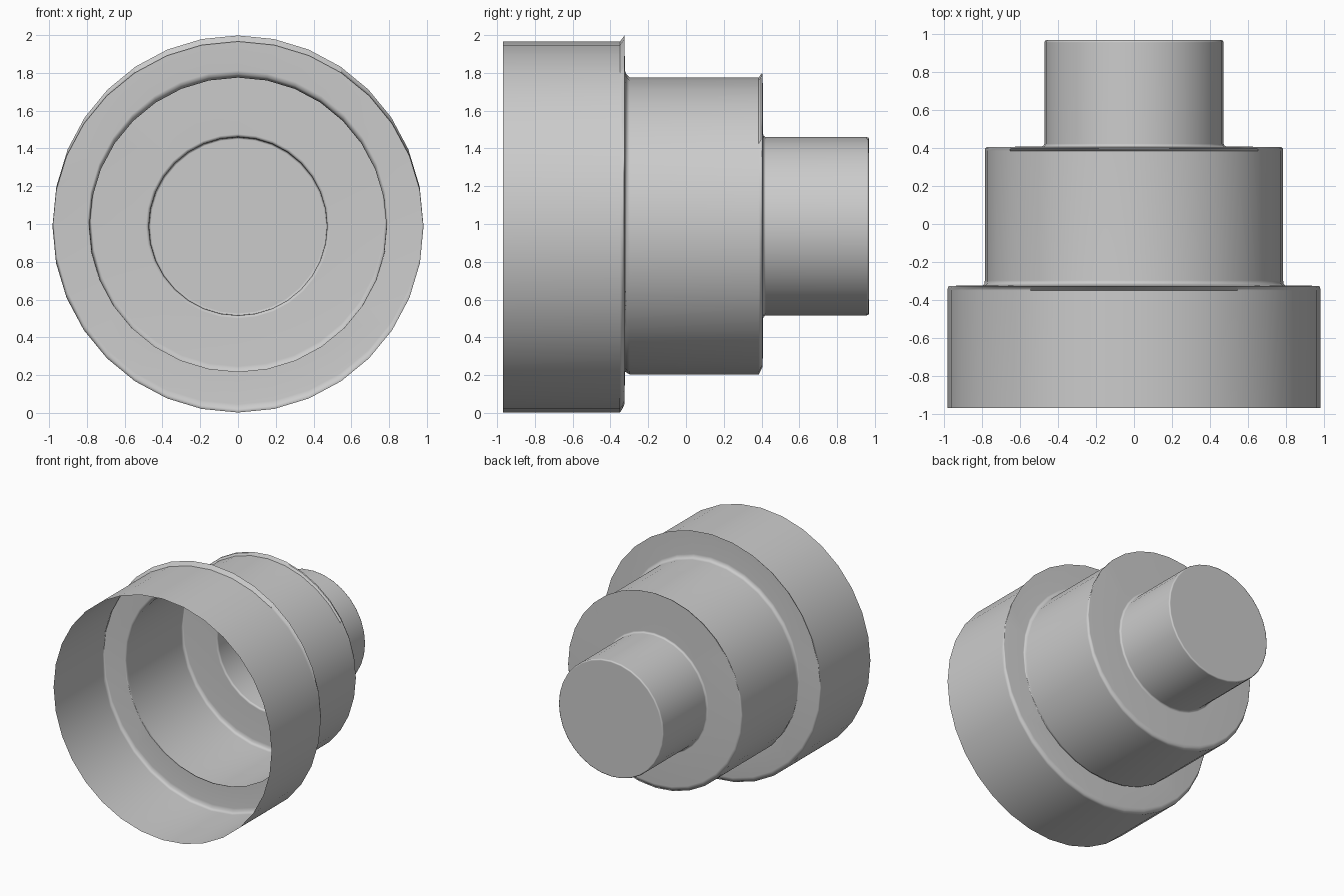
import bpy, bmesh, math

if "Cube" in bpy.data.objects:
    bpy.data.objects.remove(bpy.data.objects["Cube"])

SIDES = 32

# Stepped shell profile along y: (y, centre height, radius).
# The bevel rings of the two big steps sit slightly higher, giving the lopsided rims.
rings = [
    (-0.970, 0.984, 0.982),   # open front end
    (-0.350, 0.984, 0.982),
    (-0.336, 1.003, 0.981),   # rim of large drum
    (-0.326, 1.022, 0.976),
    (-0.323, 1.015, 0.797),   # root of middle drum
    (-0.315, 1.003, 0.789),
    (-0.298, 0.989, 0.786),
    (0.385, 0.989, 0.786),
    (0.397, 1.010, 0.784),    # rim of middle drum
    (0.406, 1.022, 0.776),
    (0.408, 0.988, 0.488),    # root of small drum
    (0.412, 0.988, 0.478),
    (0.422, 0.988, 0.472),
    (0.957, 0.988, 0.472),
    (0.965, 0.988, 0.469),
    (0.969, 0.988, 0.461),    # closed back end
]

bm = bmesh.new()
loops = []
for y, cz, r in rings:
    loops.append([bm.verts.new((r * math.sin(2 * math.pi * i / SIDES), y,
                                cz + r * math.cos(2 * math.pi * i / SIDES)))
                  for i in range(SIDES)])
for a, b in zip(loops, loops[1:]):
    for i in range(SIDES):
        j = (i + 1) % SIDES
        bm.faces.new((a[i], a[j], b[j], b[i]))
cap = bm.faces.new(loops[-1])
bm.normal_update()
if cap.normal.y < 0:
    cap.normal_flip()
# Make the walls face outward
for f in bm.faces:
    if f is not cap:
        c = f.calc_center_median()
        n = f.normal
        if n.x * c.x + n.z * (c.z - 0.988) + n.y < 0:
            f.normal_flip()

mesh = bpy.data.meshes.new("stepped_shell")
bm.to_mesh(mesh)
bm.free()
shell = bpy.data.objects.new("stepped_shell", mesh)
bpy.context.collection.objects.link(shell)

# Smooth bevels with flat step faces
bpy.context.view_layer.objects.active = shell
shell.select_set(True)
bpy.ops.object.shade_smooth_by_angle(angle=math.radians(80))
weighted = shell.modifiers.new("face_weighted_normals", 'WEIGHTED_NORMAL')
weighted.keep_sharp = True
